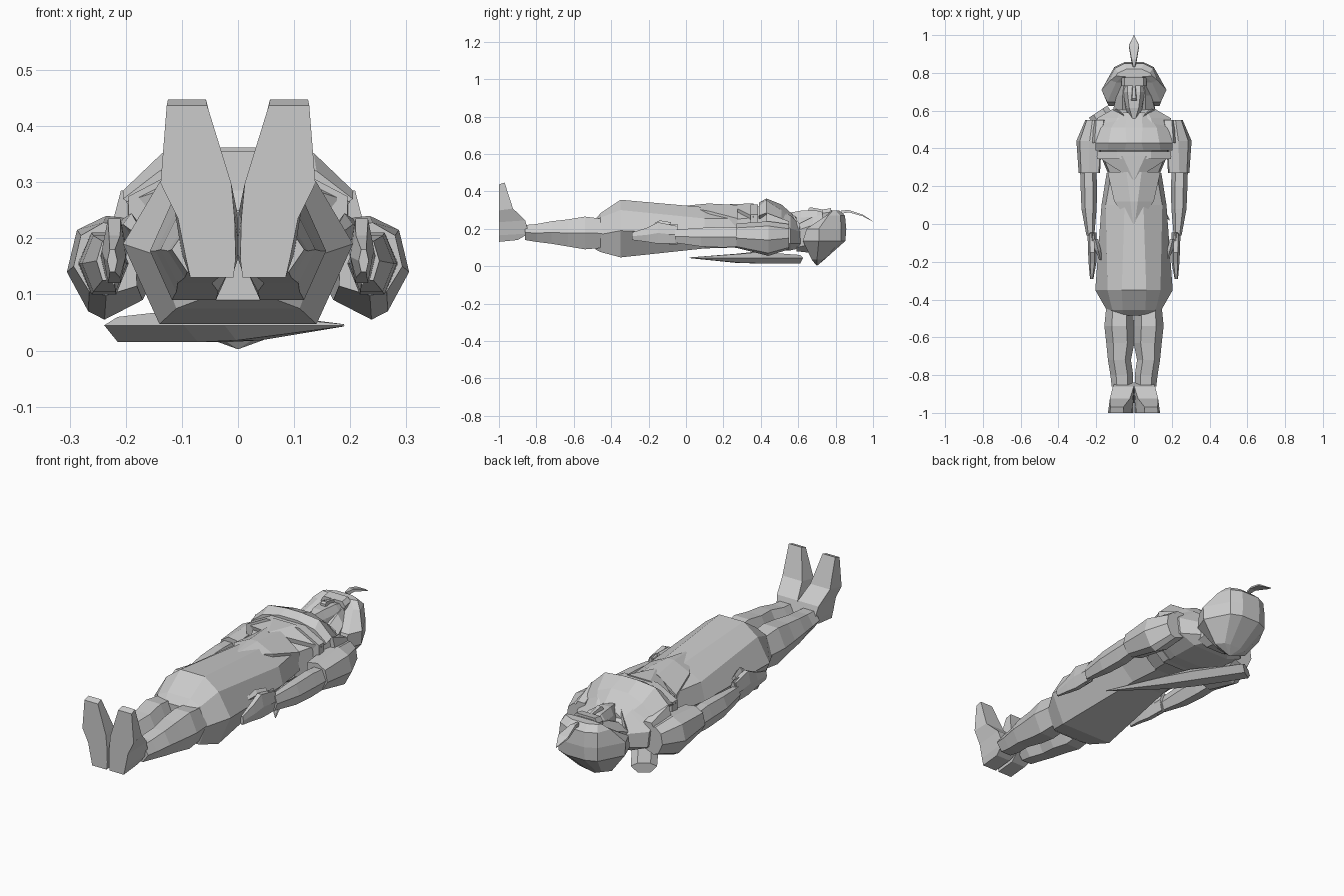
import bpy, bmesh, math
from mathutils import Vector

grey = bpy.data.materials.new("plain grey")
grey.diffuse_color = (0.6, 0.6, 0.6, 1)


def loft(name, rings):
    """Skin a list of equal-length closed rings and cap both ends."""
    bm = bmesh.new()
    vs = [[bm.verts.new(p) for p in r] for r in rings]
    n = len(vs[0])
    for a, b in zip(vs, vs[1:]):
        for i in range(n):
            j = (i + 1) % n
            bm.faces.new((a[i], a[j], b[j], b[i]))
    bm.faces.new(vs[0])
    bm.faces.new(vs[-1])
    bmesh.ops.remove_doubles(bm, verts=bm.verts, dist=0.0005)
    bmesh.ops.recalc_face_normals(bm, faces=bm.faces)
    me = bpy.data.meshes.new(name)
    bm.to_mesh(me)
    bm.free()
    me.materials.append(grey)
    ob = bpy.data.objects.new(name, me)
    bpy.context.collection.objects.link(ob)
    return ob


def sym(y, *half):
    """Symmetric ring at y from right-hand (x, z) points, top to bottom."""
    return [(x, y, z) for x, z in half] + [(-x, y, z) for x, z in reversed(half)]


def ring(y, *pts):
    """One-sided ring at y from (x, z) points."""
    return [(x, y, z) for x, z in pts]


def oval(y, x0, x1, z0, z1, n=6):
    """Polygon ring at y filling the box x0..x1, z0..z1."""
    cx, cz, rx, rz = (x0 + x1) / 2, (z0 + z1) / 2, (x1 - x0) / 2, (z1 - z0) / 2
    k = rz / math.sin(math.pi / 3) if n == 6 else rz
    return [(cx + rx * math.cos(i * math.tau / n), y, cz + k * math.sin(i * math.tau / n))
            for i in range(n)]


def pair(name, rings):
    """Build a part on both sides."""
    loft(name + "_right", rings)
    loft(name + "_left", [[(-x, y, z) for x, y, z in r] for r in rings])


# Skirt
loft("skirt", [
    sym(0.27, (.04, .30), (.12, .255), (.145, .17), (.07, .10)),
    sym(0.10, (.05, .315), (.15, .255), (.172, .17), (.09, .095)),
    sym(-0.35, (.065, .355), (.14, .30), (.205, .19), (.14, .047)),
    sym(-0.455, (.06, .285), (.115, .26), (.145, .17), (.11, .075)),
    sym(-0.485, (.055, .25), (.085, .24), (.085, .14), (.07, .09)),
])

# Pointed apron over the skirt
loft("apron", [
    sym(0.275, (.04, .327), (.14, .255), (.13, .16), (.03, .20)),
    sym(0.12, (.02, .335), (.105, .295), (.10, .26), (.02, .27)),
    sym(-0.02, (.002, .322), (.004, .318), (.004, .30), (.002, .30)),
])

# Torso
loft("torso", [
    sym(0.25, (.04, .30), (.12, .25), (.13, .14), (.08, .10)),
    sym(0.37, (.08, .31), (.17, .26), (.18, .15), (.10, .085)),
    sym(0.43, (.12, .345), (.195, .275), (.20, .15), (.11, .08)),
    sym(0.56, (.09, .27), (.195, .20), (.185, .12), (.10, .085)),
    sym(0.63, (.05, .20), (.075, .18), (.075, .12), (.05, .10)),
])
loft("chest_plate", [
    sym(0.39, (.05, .34), (.14, .32), (.205, .27), (.10, .20)),
    sym(0.43, (.04, .362), (.135, .352), (.205, .285), (.10, .20)),
    sym(0.51, (.045, .33), (.12, .30), (.20, .235), (.10, .19)),
    sym(0.59, (.04, .26), (.07, .24), (.10, .20), (.08, .17)),
])
loft("bodice_point", [
    sym(0.36, (.06, .335), (.20, .265), (.18, .24), (.05, .28)),
    sym(0.235, (.003, .332), (.006, .328), (.006, .29), (.003, .29)),
])
loft("belt", [
    sym(y, (.09, .33), (.195, .275), (.195, .15), (.11, .085)) for y in (.345, .385)
])

# Legs
pair("leg", [
    oval(-0.42, .005, .145, .10, .25),
    oval(-0.54, .0, .157, .09, .265),
    oval(-0.63, -.002, .147, .105, .25),
    oval(-0.72, .016, .138, .12, .24),
    oval(-0.80, .004, .125, .13, .225),
    oval(-0.86, .008, .118, .14, .22),
])

# Feet with toes pointing up
def sole(z, y0, y1, xi, xo, taper=0.01):
    return [(xi, y0, z), (xo, y0, z), (xo - taper, y1, z + .01), (xi + taper, y1, z + .01)]

pair("foot", [
    sole(.13, -1.0, -.90, .008, .085, 0),
    sole(.165, -1.0, -.84, .004, .093, -.008),
    sole(.235, -1.0, -.86, .006, .107, -.005),
    sole(.298, -1.0, -.925, .012, .138),
    sole(.437, -1.0, -.97, .055, .127, .002),
])

# Arms
pair("sleeve", [
    ring(0.55, (.258, .15), (.25, .20), (.22, .225), (.17, .22), (.16, .11), (.21, .09), (.235, .10)),
    ring(0.44, (.305, .14), (.287, .215), (.235, .24), (.18, .235), (.17, .09), (.238, .055), (.267, .07)),
    ring(0.27, (.293, .15), (.28, .205), (.24, .228), (.185, .22), (.18, .115), (.235, .098), (.265, .105)),
])
pair("shoulder_cap", [
    oval(0.55, .14, .22, .15, .24),
    oval(0.43, .16, .225, .16, .285),
])
pair("forearm", [
    oval(0.28, .20, .285, .105, .205),
    oval(0.20, .195, .283, .10, .21),
    oval(0.08, .198, .278, .105, .205),
    oval(-0.06, .21, .252, .125, .195),
])
pair("cuff", [oval(y, .198, .245, .115, .225, 4) for y in (-.045, -.09)])
pair("hand", [
    oval(-0.05, .20, .245, .12, .215),
    oval(-0.15, .198, .243, .12, .235),
    oval(-0.21, .20, .24, .13, .205),
    oval(-0.29, .215, .233, .14, .18),
])
pair("thumb", [
    oval(-0.08, .19, .22, .195, .235, 4),
    oval(-0.14, .175, .205, .205, .245, 4),
    oval(-0.19, .168, .185, .20, .22, 4),
])

# Head, hair and face
loft("hair", [
    sym(0.59, (.06, .22), (.115, .19), (.10, .10), (.05, .08)),
    sym(0.68, (.06, .265), (.092, .22), (.10, .12), (.05, .07)),
    sym(0.78, (.05, .285), (.065, .25), (.08, .14), (.05, .08)),
])
loft("face", [
    sym(0.55, (.006, .285), (.012, .265), (.03, .20)),
    sym(0.615, (.025, .297), (.04, .26), (.05, .20)),
    sym(0.70, (.035, .297), (.058, .265), (.065, .20)),
    sym(0.735, (.035, .288), (.058, .26), (.065, .20)),
    sym(0.78, (.045, .30), (.062, .28), (.065, .20)),
])
loft("nose", [
    sym(0.655, (.012, .308), (.018, .285)),
    sym(0.665, (.010, .315), (.017, .285)),
    sym(0.745, (.005, .30), (.009, .28)),
])
loft("brow", [sym(y, (.05, z), (.065, z - .02), (.06, .25)) for y, z in ((.73, .303), (.775, .31))])
pair("collar", [
    [(.008, .53, .30), (.02, .53, .28), (.01, .53, .25)],
    [(.06, .58, .27), (.08, .59, .24), (.05, .59, .22)],
    [(.10, .61, .22), (.118, .60, .18), (.08, .61, .17)],
])

# Helmet bowl, stacked from the back of the head to the brim
def bowl(z, xs, ys):
    half = list(zip(xs, ys))
    return [(x, y, z) for x, y in half] + [(-x, y, z) for x, y in reversed(half)]

loft("helmet", [
    bowl(.003, (.001, .002, .002, .001), (.702, .701, .699, .698)),
    bowl(.035, (.03, .06, .09, .05), (.74, .735, .70, .672)),
    bowl(.135, (.05, .105, .168, .135), (.852, .83, .71, .625)),
    bowl(.20, (.05, .105, .172, .142), (.857, .83, .71, .645)),
    bowl(.27, (.05, .10, .125, .095), (.85, .825, .76, .75)),
    bowl(.298, (.04, .085, .095, .06), (.82, .80, .785, .78)),
])

# Plume on the helmet
loft("plume", [
    sym(0.83, (.004, .298), (.006, .28)),
    sym(0.87, (.012, .300), (.016, .288)),
    sym(0.945, (.026, .275), (.028, .267)),
    sym(1.0, (.001, .24), (.001, .238)),
])

# Quiver slung diagonally across the back
tip, top = Vector((.188, .02, 0)), Vector((-.19, .595, 0))
axis = (top - tip).normalized()
side = Vector((-axis.y, axis.x, 0))

def quiver_ring(t, w, z0, z1):
    c = tip.lerp(top, t)
    return [c + side * s + Vector((0, 0, z))
            for s, z in ((w, .045), (w * .5, z1), (-w * .5, z1), (-w, .045), (-w * .5, z0), (w * .5, z0))]

loft("quiver", [
    quiver_ring(0, .002, .043, .047),
    quiver_ring(.45, .05, .018, .066),
    quiver_ring(.62, .06, .015, .076),
    quiver_ring(1, .058, .015, .06),
])
